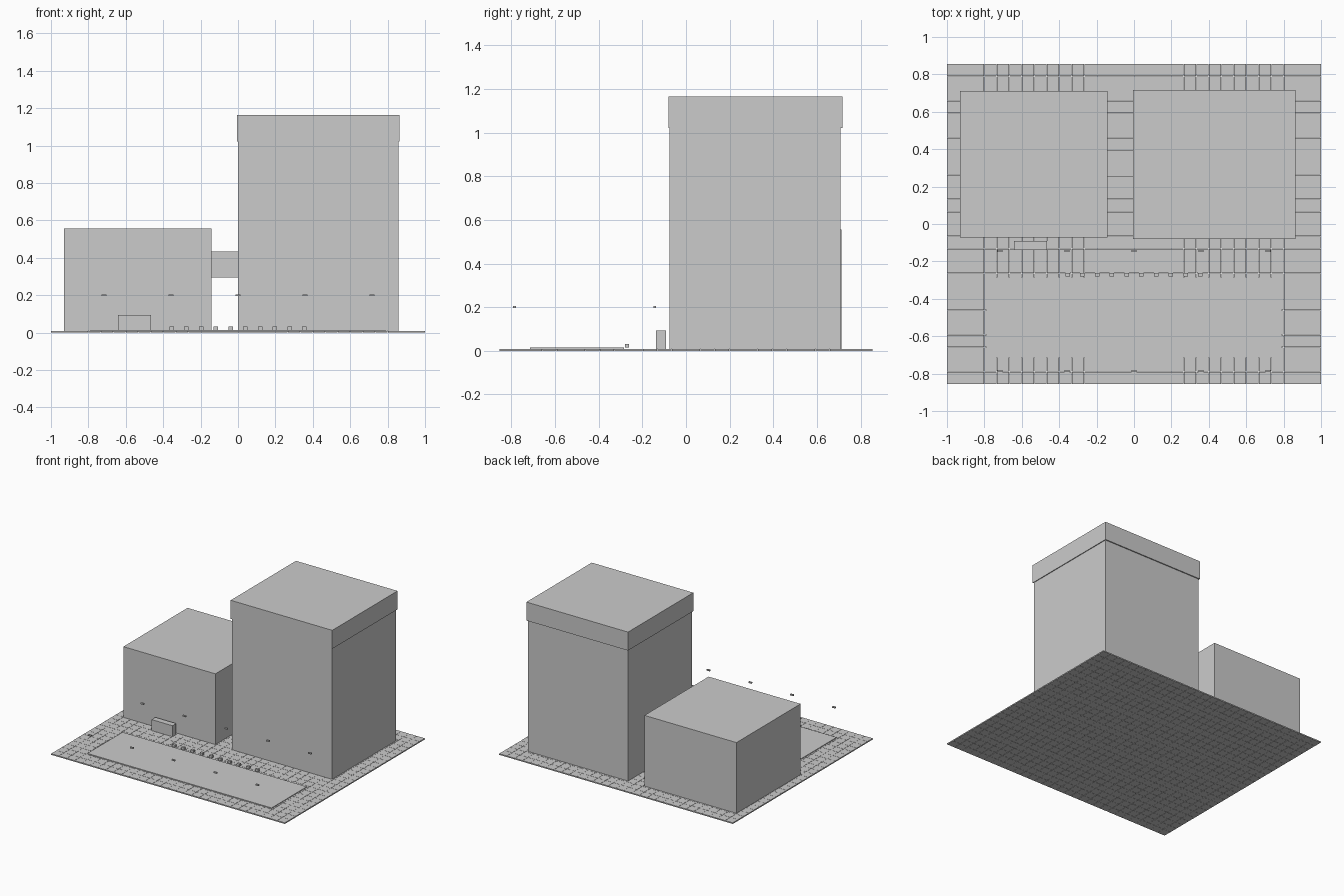
import bpy, bmesh
from mathutils import Matrix, Vector

cube = bpy.data.objects.get("Cube")
if cube:
    bpy.data.objects.remove(cube)

# One plain grey for everything
GREY = (0.6, 0.6, 0.6, 1.0)
grey = bpy.data.materials.new("plain_grey")
grey.use_nodes = True
grey.diffuse_color = GREY
grey.node_tree.nodes["Principled BSDF"].inputs["Base Color"].default_value = GREY


def boxes(name, spans):
    """Make one object from boxes given as (x range, y range, z range)."""
    bm = bmesh.new()
    for span in spans:
        centre = Vector([(a + b) / 2 for a, b in span])
        size = [b - a for a, b in span]
        bmesh.ops.create_cube(
            bm, size=1, matrix=Matrix.Translation(centre) @ Matrix.Diagonal((*size, 1)))
    mesh = bpy.data.meshes.new(name)
    bm.to_mesh(mesh)
    bm.free()
    mesh.materials.append(grey)
    obj = bpy.data.objects.new(name, mesh)
    bpy.context.collection.objects.link(obj)
    return obj


def around(centre, size):
    return (centre - size / 2, centre + size / 2)


# Paved ground: a grid of square slabs with hairline joints
COLS, ROWS, HALF_Y, JOINT, PAVING = 30, 26, 0.856, 0.0015, 0.009
px, py = 2 / COLS, 2 * HALF_Y / ROWS
boxes("paving", [
    (around(-1 + (i + 0.5) * px, px - JOINT),
     around(-HALF_Y + (j + 0.5) * py, py - JOINT),
     (0, PAVING))
    for i in range(COLS) for j in range(ROWS)])

# Buildings and the bridge between them
boxes("low_building", [((-0.93, -0.143), (-0.072, 0.712), (PAVING, 0.556))])
boxes("tower", [((0, 0.857), (-0.075, 0.709), (PAVING, 1.022))])
boxes("tower_cap", [((-0.006, 0.863), (-0.081, 0.717), (1.022, 1.165))])
boxes("bridge", [((-0.143, 0), (0.25, 0.396), (0.294, 0.433))])

# Forecourt slab and entrance block
boxes("forecourt", [((-0.788, 0.788), (-0.715, -0.285), (0.005, 0.014))])
boxes("entrance_block", [((-0.642, -0.464), (-0.138, -0.092), (PAVING, 0.094))])

# Row of small bollards behind the forecourt
for k in range(10):
    boxes(f"bollard_{k + 1}", [
        (around((k - 4.5) * 0.079, 0.024), around(-0.271, 0.019), (0.014, 0.032))])

# Two rows of hanging lamp heads
for row, y in (("front", -0.786), ("back", -0.144)):
    for k in range(5):
        boxes(f"lamp_{row}_{k + 1}", [
            (around((k - 2) * 0.358, 0.025), around(y, 0.012), around(0.2, 0.01))])
